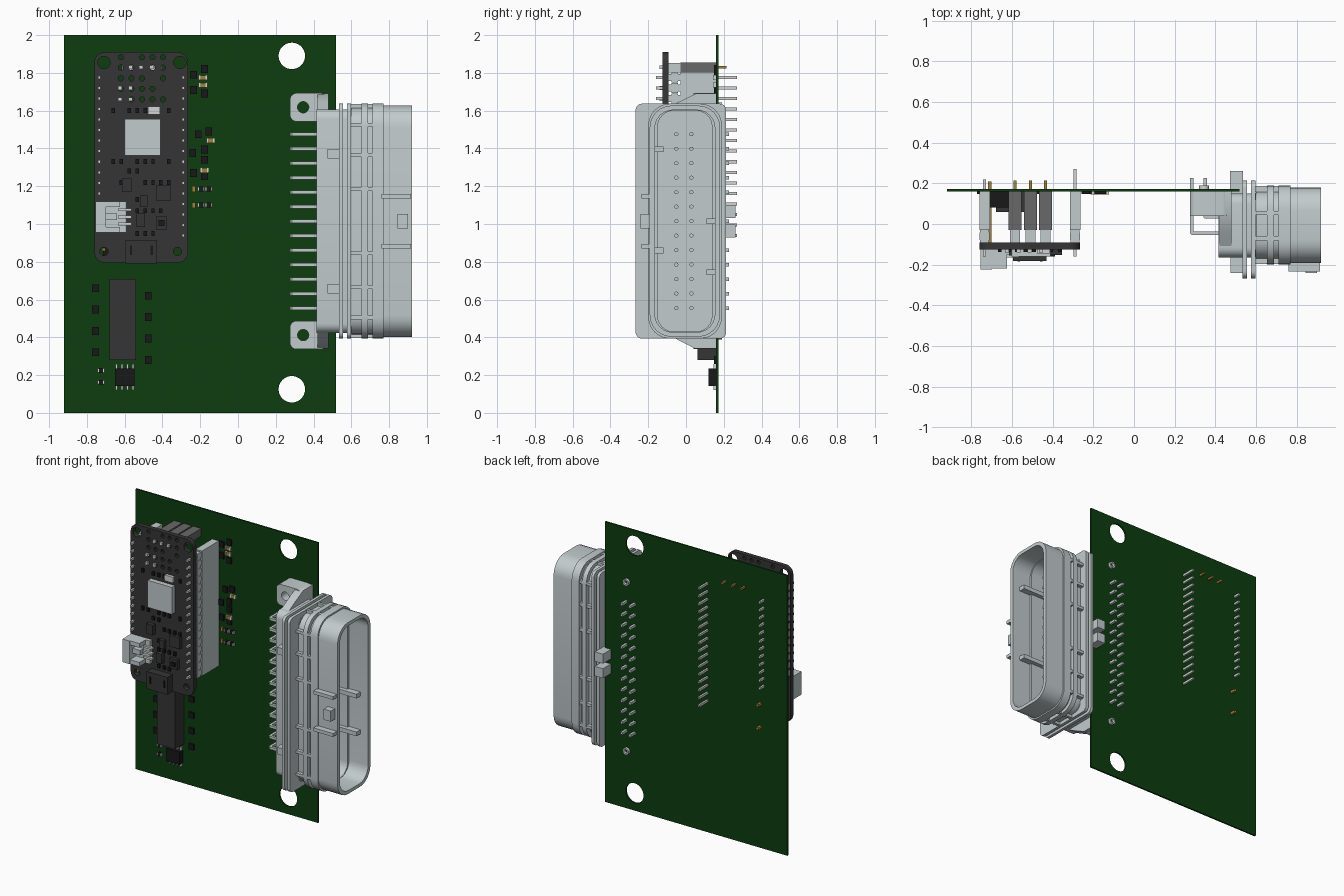
import bpy, bmesh, math, random

if "Cube" in bpy.data.objects:
    bpy.data.objects.remove(bpy.data.objects["Cube"])


def material(name, r, g, b):
    m = bpy.data.materials.new(name)
    m.diffuse_color = (r, g, b, 1)
    m.use_nodes = True
    node = next(n for n in m.node_tree.nodes if n.type == 'BSDF_PRINCIPLED')
    node.inputs["Base Color"].default_value = (r, g, b, 1)
    return m


GREEN = material("board green", 0.004, 0.045, 0.005)
PLASTIC = material("pale grey plastic", 0.54, 0.60, 0.61)
CARBON = material("carbon grey", 0.036, 0.036, 0.037)
SOCKET = material("socket grey", 0.14, 0.14, 0.14)
BLACK = material("chip black", 0.009, 0.009, 0.009)
SILVER = material("silver", 0.65, 0.66, 0.66)
GOLD = material("gold", 0.35, 0.23, 0.04)


def finish(name, bm, mat):
    bmesh.ops.recalc_face_normals(bm, faces=bm.faces[:])
    me = bpy.data.meshes.new(name)
    bm.to_mesh(me)
    bm.free()
    me.materials.append(mat)
    me.shade_smooth()
    me.set_sharp_from_angle(angle=math.radians(30))
    ob = bpy.data.objects.new(name, me)
    bpy.context.scene.collection.objects.link(ob)
    return ob


def boxes(name, mat, items):
    """Each item is x0, x1, y0, y1, z0, z1."""
    bm = bmesh.new()
    for x0, x1, y0, y1, z0, z1 in items:
        vs = bmesh.ops.create_cube(bm, size=1)["verts"]
        for v in vs:
            v.co = (x1 if v.co.x > 0 else x0, y1 if v.co.y > 0 else y0,
                    z1 if v.co.z > 0 else z0)
    return finish(name, bm, mat)


def at(x, z, w, h, y0, y1):
    return (x - w / 2, x + w / 2, y0, y1, z - h / 2, z + h / 2)


def circle(u, v, r, n=24):
    return [(u + r * math.cos(math.tau * i / n), v + r * math.sin(math.tau * i / n))
            for i in range(n)]


def rounded(u0, u1, v0, v1, r, n=7):
    pts = []
    corners = ((u1 - r, v1 - r), (u0 + r, v1 - r), (u0 + r, v0 + r), (u1 - r, v0 + r))
    for k, (cu, cv) in enumerate(corners):
        for i in range(n):
            a = math.pi / 2 * (k + i / (n - 1))
            pts.append((cu + r * math.cos(a), cv + r * math.sin(a)))
    return pts


def prism(name, mat, axis, lo, hi, loops):
    """Extrude an outline with holes along one axis."""
    place = {'x': lambda u, v, w: (w, u, v), 'y': lambda u, v, w: (u, w, v),
             'z': lambda u, v, w: (u, v, w)}[axis]
    bm = bmesh.new()
    edges = []
    for loop in loops:
        vs = [bm.verts.new(place(u, v, lo)) for u, v in loop]
        edges += [bm.edges.new((vs[i - 1], vs[i])) for i in range(len(vs))]
    faces = [g for g in bmesh.ops.triangle_fill(bm, edges=edges, use_beauty=True)["geom"]
             if isinstance(g, bmesh.types.BMFace)]
    ext = bmesh.ops.extrude_face_region(bm, geom=faces, use_keep_orig=True)["geom"]
    shift = place(0, 0, hi - lo)
    bmesh.ops.translate(bm, vec=shift,
                        verts=[g for g in ext if isinstance(g, bmesh.types.BMVert)])
    return finish(name, bm, mat)


# Main board
FACE, BACK, MID = 0.16, 0.172, 1.015
prism("main_board", GREEN, 'y', FACE, BACK,
      [[(-0.92, 0), (0.52, 0), (0.52, 2), (-0.92, 2)],
       circle(0.285, 1.89, 0.07, 40), circle(0.285, 0.125, 0.07, 40)])

# Controller module board with its grid of plated holes
PITCH, TOP = 0.0558, 1.776
grid = [circle(-0.62 + i * PITCH, 1.66 + j * PITCH, 0.014, 10)
        for i in range(5) for j in range(5) if (i + j) % 5]
mounts = [circle(x, 1.855, 0.033) for x in (-0.71, -0.308)]
mounts += [circle(x, 0.855, 0.022) for x in (-0.71, -0.32)]
prism("module_board", CARBON, 'y', -0.125, -0.092,
      [rounded(-0.76, -0.265, 0.795, 1.91, 0.055)] + mounts + grid)

# Headers carrying the module
for side, x, count, tip in (("left", -0.29, 16, 0.27), ("right", -0.735, 12, 0.22)):
    zs = [TOP - i * PITCH for i in range(count)]
    boxes(side + "_socket", PLASTIC, [(x - 0.026, x + 0.026, -0.03, FACE,
                                       zs[-1] - 0.028, TOP + 0.028)])
    boxes(side + "_pin_strip", PLASTIC,
          [at(x, z, 0.044, 0.038, -0.092, -0.03) for z in zs]
          + [at(x, z, 0.05, 0.052, -0.078, -0.042) for z in zs])
    boxes(side + "_pins", SILVER, [at(x, z, 0.014, 0.016, -0.16, tip) for z in zs])
trio = (-0.585, -0.51, -0.435)
boxes("upper_sockets", SOCKET, [at(x, 1.828, 0.064, 0.055, -0.03, FACE) for x in trio])
boxes("upper_pin_strips", PLASTIC,
      [at(x, 1.828, 0.05, 0.05, -0.092, -0.03) for x in trio])
boxes("upper_pins", GOLD, [at(x, 1.83, 0.014, 0.014, -0.1, 0.215) for x in trio])
boxes("module_pin_tips", SILVER,
      [at(-0.625 + i * PITCH, z, 0.02, 0.02, -0.14, -0.12)
       for i, z in ((0, 1.66), (1, 1.66), (0, 1.72), (1, 1.72), (1, 1.83), (2, 1.83), (3, 1.83))])
boxes("support_pins", GOLD, [at(-0.71, z, 0.018, 0.018, -0.12, 0.21) for z in (0.865, 1.03)])
boxes("support_blocks", BLACK, [at(-0.665, z, 0.1, 0.08, 0.08, FACE) for z in (0.865, 1.03)])

# Parts on the module
boxes("radio_shield", PLASTIC, [(-0.602, -0.41, -0.16, -0.125, 1.362, 1.555)])
boxes("small_crystal", SILVER, [at(-0.445, 1.6, 0.065, 0.042, -0.145, -0.125)])
boxes("usb_port", CARBON, [(-0.595, -0.43, -0.182, -0.12, 0.792, 0.915)])
boxes("usb_marks", BLACK, [at(-0.512 + s * 0.055, 0.86, 0.012, 0.05, -0.185, -0.18)
                           for s in (-1, 1)])
boxes("battery_socket", PLASTIC,
      [(-0.755, -0.59, -0.15, -0.125, 0.955, 1.12), (-0.755, -0.7, -0.225, -0.125, 0.955, 1.12),
       (-0.7, -0.625, -0.22, -0.15, 0.955, 0.985), (-0.7, -0.625, -0.22, -0.15, 1.09, 1.12),
       (-0.7, -0.64, -0.19, -0.15, 1.02, 1.055)])
boxes("battery_contacts", SILVER, [at(-0.6, z, 0.07, 0.014, -0.165, -0.14)
                                   for z in (1.0, 1.037, 1.075)])
boxes("module_chips", CARBON,
      [at(-0.395, 1.165, 0.08, 0.08, -0.152, -0.12), at(-0.59, 1.205, 0.05, 0.07, -0.155, -0.12),
       at(-0.405, 1.005, 0.06, 0.07, -0.15, -0.12), at(-0.5, 1.12, 0.04, 0.06, -0.15, -0.12),
       at(-0.515, 1.02, 0.045, 0.07, -0.16, -0.12)])
boxes("reset_button", BLACK, [at(-0.405, 1.005, 0.03, 0.03, -0.16, -0.145)])
random.seed(4)
specks = [at(-0.66 + i * 0.042, z, 0.018, 0.026, -0.138, -0.12)
          for z in (0.95, 1.07, 1.13, 1.22, 1.28, 1.33, 1.6) for i in range(8)
          if random.random() < 0.55 and (z > 1.13 or i > 2)]
boxes("module_small_parts", BLACK, specks)

# Lower chips
boxes("relay", CARBON, [(-0.68, -0.54, 0.06, FACE, 0.28, 0.71)])
boxes("driver_chip", BLACK, [(-0.652, -0.548, 0.12, FACE, 0.142, 0.236)])
boxes("driver_legs", SILVER, [at(-0.643 + i * 0.029, z, 0.012, 0.03, 0.145, FACE)
                              for i in range(4) for z in (0.135, 0.243)])

# Small surface parts on the main board
blocks = [(-0.755, 0.66 - i * 0.113) for i in range(4)]
blocks += [(-0.475, 0.62 - i * 0.113) for i in range(4)]
blocks += [(-0.235, 1.79), (-0.177, 1.82), (-0.235, 1.71), (-0.177, 1.69), (-0.21, 1.475),
           (-0.155, 1.49), (-0.24, 1.375), (-0.177, 1.395), (-0.177, 1.34), (-0.235, 1.27),
           (-0.177, 1.255)]
boxes("resistors", BLACK, [at(x, z, 0.036, 0.042, 0.148, FACE) for x, z in blocks])
caps = [(-0.185, 1.775), (-0.185, 1.735), (-0.145, 1.442), (-0.177, 1.285)]
boxes("capacitors", GOLD, [at(x, z, 0.028, 0.024, 0.145, FACE) for x, z in caps]
      + [at(-0.235, z, 0.018, 0.03, 0.15, FACE) for z in (1.185, 1.1)])
tiny = [(-0.725, 0.225), (-0.725, 0.162)]
tiny += [(x, z) for x in (-0.195, -0.155) for z in (1.185, 1.1)]
boxes("tiny_parts", BLACK, [at(x, z, 0.024, 0.026, 0.146, FACE) for x, z in tiny])
boxes("solder_ends", SILVER,
      [at(x + s * 0.018, z, 0.01, 0.026, 0.144, FACE) for x, z in caps for s in (-1, 1)]
      + [at(x + s * 0.015, z, 0.007, 0.02, 0.144, FACE) for x, z in tiny for s in (-1, 1)])

# Connector: solid rear, flanges, hollow shell and seal ribs
def section(y0, y1, half, r):
    return rounded(y0, y1, MID - half, MID + half, r)


inner = section(-0.15, 0.138, 0.585, 0.085)
prism("connector_rear", PLASTIC, 'x', 0.415, 0.6, [section(-0.165, 0.15, 0.592, 0.05)])
for i, x in enumerate((0.535, 0.576)):
    prism("flange_%d" % (i + 1), PLASTIC, 'x', x, x + 0.021, [section(-0.267, 0.213, 0.622, 0.035)])
prism("shell_inner", PLASTIC, 'x', 0.6, 0.77, [section(-0.172, 0.16, 0.6, 0.1), inner])
prism("shell_mouth", PLASTIC, 'x', 0.77, 0.92,
      [section(-0.192, 0.18, 0.612, 0.115), section(-0.165, 0.153, 0.588, 0.095)])
for i, (x0, x1) in enumerate(((0.655, 0.688), (0.712, 0.77))):
    prism("seal_rib_%d" % (i + 1), PLASTIC, 'x', x0, x1, [section(-0.2, 0.19, 0.622, 0.115), inner])
boxes("shell_ribs", PLASTIC,
      [(0.59, 0.72, y, y + 0.03, MID + s * d - 0.01, MID + s * d + 0.01)
       for y in (-0.197, 0.157) for s in (-1, 1) for d in (0.17, 0.35, 0.51)])
boxes("shell_end_ribs", PLASTIC,
      [(0.59, 0.72, y - 0.01, y + 0.01, MID + s * 0.604 - 0.015, MID + s * 0.604 + 0.015)
       for y in (-0.07, 0.055) for s in (-1, 1)])
boxes("keying_bumps", PLASTIC,
      [(0.59, 0.86, y, y + 0.045, z - 0.015, z + 0.015)
       for y, z in ((-0.165, 1.395), (-0.165, 0.86), (0.108, 1.015), (0.108, 0.745))])

# Latch rails and side clips
boxes("latch", PLASTIC,
      [(0.76, 0.915, -0.235, -0.18, MID + s * 0.132 - 0.012, MID + s * 0.132 + 0.012)
       for s in (-1, 1)]
      + [(0.845, 0.9, -0.24, -0.18, MID - 0.038, MID + 0.038)])
boxes("side_clips", PLASTIC,
      [at(0.505, MID + s * 0.357, 0.06, 0.05, -0.24, -0.16) for s in (-1, 1)]
      + [at(0.505, MID + s * 0.052, 0.065, 0.068, 0.14, 0.262) for s in (-1, 1)])

# Mounting ears with sloping gussets and pegs
for side, s in (("upper", 1), ("lower", -1)):
    z = MID + s * 0.603
    prism(side + "_ear", PLASTIC, 'y', 0.04, FACE,
          [rounded(0.275, 0.47, z - 0.075, z + 0.075, 0.035), circle(0.345, z, 0.03)])
    prism(side + "_gusset", PLASTIC, 'x', 0.42, 0.48,
          [[(-0.13, MID + s * 0.58), (-0.04, MID + s * 0.63), (0.05, MID + s * 0.675),
            (FACE, MID + s * 0.675), (FACE, MID + s * 0.55), (-0.13, MID + s * 0.55)]])
    prism(side + "_rivet", SILVER, 'y', FACE, 0.19, [circle(0.345, z, 0.024), circle(0.345, z, 0.014)])

# Contact pins: bent tails to the board and straight blades in the cavity
T = 0.009
rows = [MID + (i - 6) * 0.0767 for i in range(13)]
for name, x, y in (("outer", 0.285, -0.045), ("inner", 0.35, 0.035)):
    for i, z in enumerate(rows):
        prism("%s_contact_%d" % (name, i + 1), PLASTIC, 'z', z - T, z + T,
              [[(x - T, 0.227), (x - T, y), (x, y - T), (0.43, y - T), (0.43, y + T),
                (x + T, y + T), (x + T, 0.227)]])
    for i, z in enumerate(rows):
        prism("%s_blade_%d" % (name, i + 1), PLASTIC, 'x', 0.59, 0.75, [circle(y - 0.006, z, 0.011, 10)])
